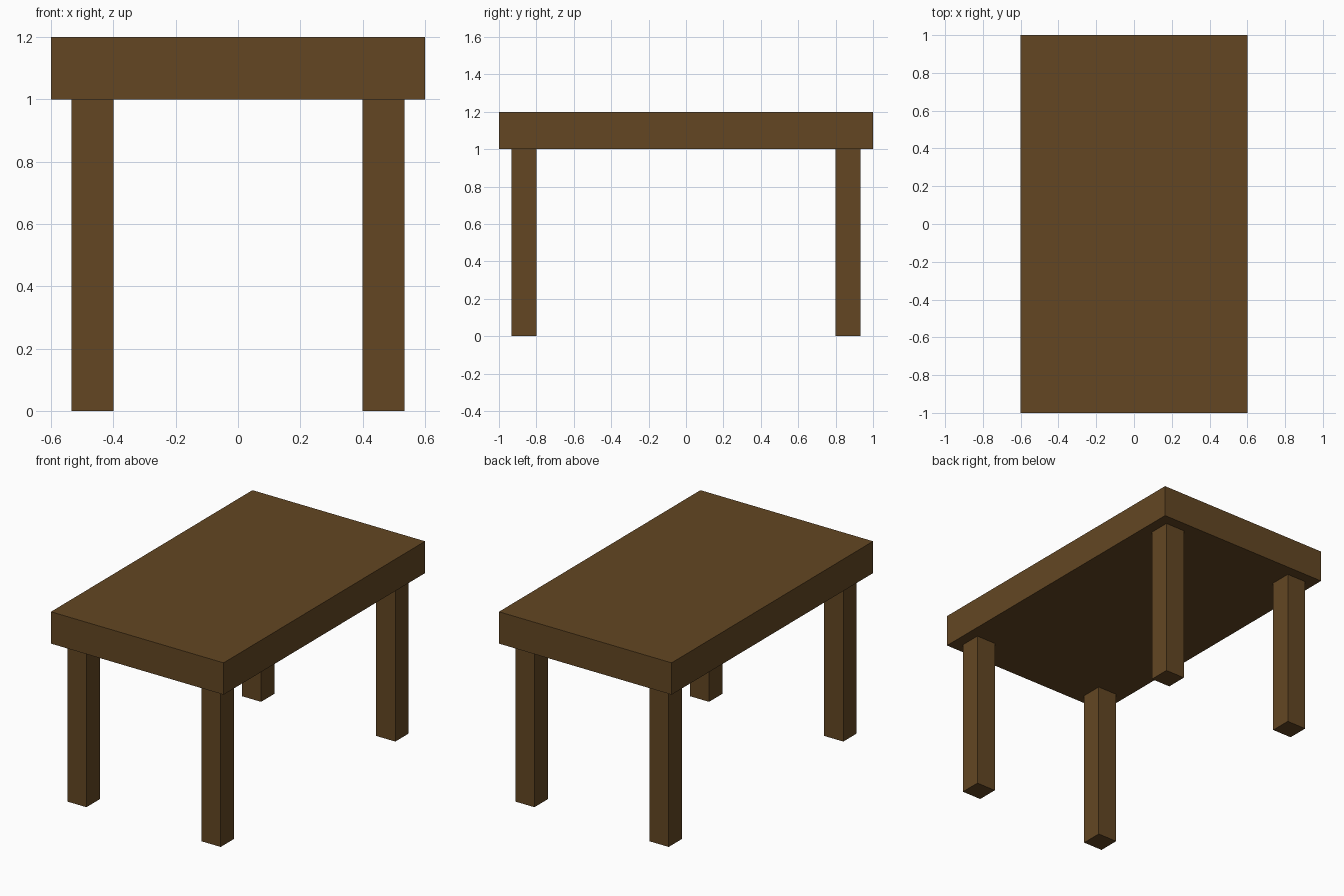
import bpy

if "Cube" in bpy.data.objects:
    bpy.data.objects.remove(bpy.data.objects["Cube"])

# Single brown wood colour
wood = bpy.data.materials.new("brown_wood")
wood.diffuse_color = (0.125, 0.062, 0.0165, 1.0)
wood.use_nodes = True
wood.node_tree.nodes["Principled BSDF"].inputs["Base Color"].default_value = wood.diffuse_color


def box(name, centre, size):
    """Axis-aligned box with its scale applied."""
    bpy.ops.mesh.primitive_cube_add(size=1, location=centre)
    obj = bpy.context.object
    obj.name = name
    obj.scale = size
    bpy.ops.object.transform_apply(location=False, rotation=False, scale=True)
    obj.data.materials.append(wood)
    return obj


# Thick table top
box("table_top", (0, 0, 1.1), (1.2, 2.0, 0.2))

# Four square legs, set in from the edges
LEG = 0.1333
for y_name, sy in (("front", -1), ("back", 1)):
    for x_name, sx in (("left", -1), ("right", 1)):
        box(f"{y_name}_{x_name}_leg", (sx * 0.4667, sy * 0.8667, 0.5), (LEG, LEG, 1.0))
